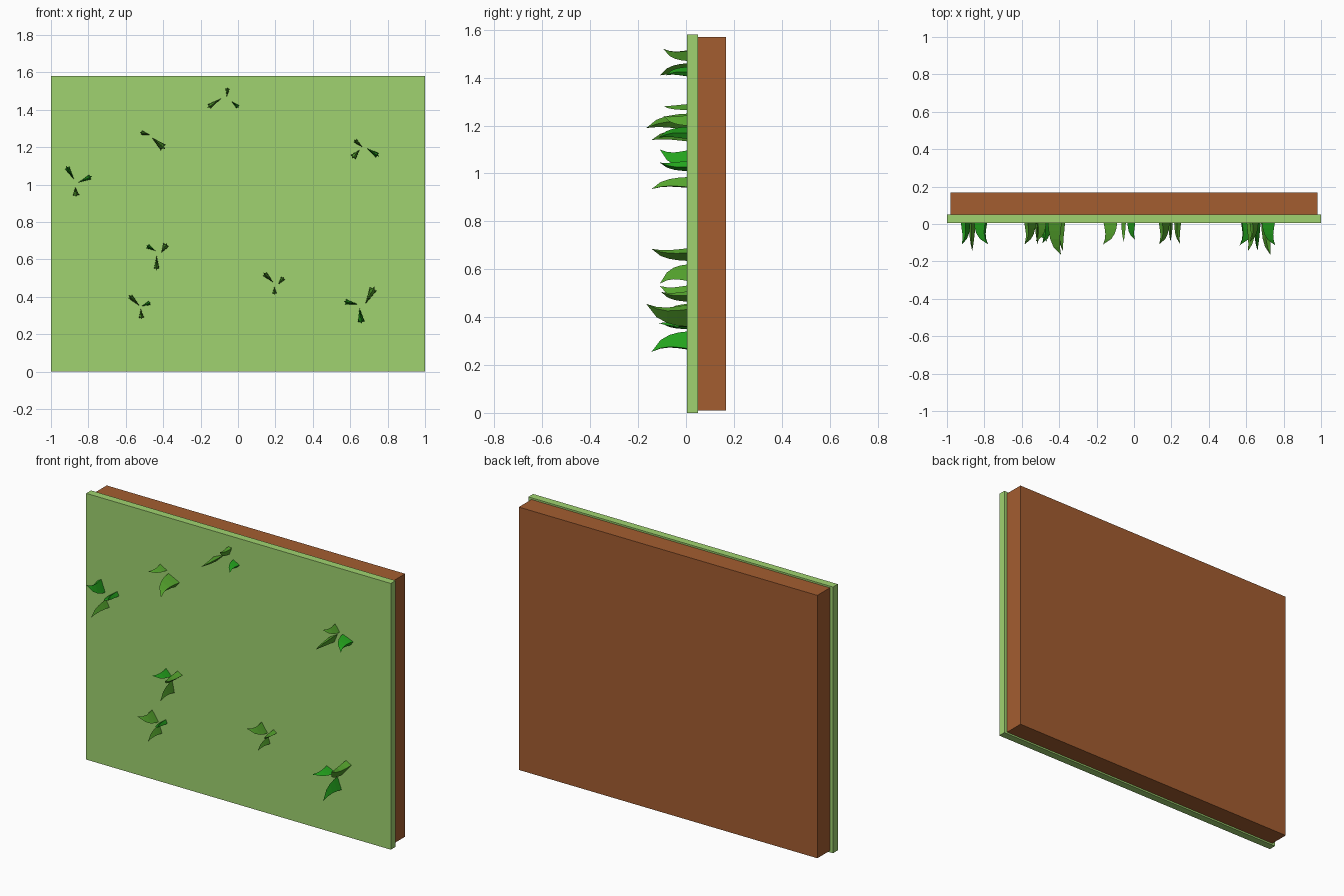
import bpy, bmesh
from mathutils import Vector

if "Cube" in bpy.data.objects:
    bpy.data.objects.remove(bpy.data.objects["Cube"])


def material(name, rgb):
    m = bpy.data.materials.new(name)
    m.diffuse_color = (*rgb, 1)
    m.use_nodes = True
    m.node_tree.nodes["Principled BSDF"].inputs["Base Color"].default_value = m.diffuse_color
    return m


TURF = material("turf", (0.35, 0.65, 0.16))
SOIL = material("soil", (0.37, 0.11, 0.03))
BLADES = [material("olive_blade", (0.09, 0.37, 0.026)),
          material("bright_blade", (0.017, 0.37, 0.012))]


def slab(name, x, y0, y1, z0, z1, mat):
    bpy.ops.mesh.primitive_cube_add(size=1, location=(0, (y0 + y1) / 2, (z0 + z1) / 2))
    ob = bpy.context.object
    ob.name = name
    ob.scale = (2 * x, y1 - y0, z1 - z0)
    ob.data.materials.append(mat)


# Turf sheet and soil backing
slab("turf_sheet", 1.0, 0.005, 0.05, 0, 1.58, TURF)
slab("soil_backing", 0.98, 0.05, 0.168, 0.01, 1.57, SOIL)

# Height fraction, keel position, outer-edge position, width (fractions along blade)
PROFILE = [(0, 0, .86, 1), (.25, .05, .80, .9), (.5, .17, .77, .7),
           (.75, .42, .83, .42)]


def blade(bm, inner, tip, height, bright):
    """Curved three-sided horn leaning from inner towards tip."""
    a = Vector((inner[0], 0.006, inner[1]))
    d = Vector((tip[0] - inner[0], 0, tip[1] - inner[1]))
    side = Vector((-d.z, 0, d.x)).normalized() * height * 0.12
    out = Vector((0, -height, 0))
    rings = []
    for h, keel, edge, w in PROFILE:
        rings.append([bm.verts.new(a + out * h + d * keel),
                      bm.verts.new(a + out * h + d * edge + side * w),
                      bm.verts.new(a + out * h + d * edge - side * w)])
    point = bm.verts.new(a + out + d)
    faces = [bm.faces.new(rings[0])]
    for i in range(3):
        j = (i + 1) % 3
        for lo, hi in zip(rings, rings[1:]):
            faces.append(bm.faces.new((lo[i], lo[j], hi[j], hi[i])))
        faces.append(bm.faces.new((rings[-1][i], rings[-1][j], point)))
    for f in faces:
        f.material_index = bright


# Each blade: inner x, inner z, tip x, tip z, height, bright
TUFTS = [
    [(-.09, 1.46, -.165, 1.41, .115, 0), (-.06, 1.47, -.055, 1.52, .10, 0), (-.035, 1.445, .005, 1.41, .09, 1)],
    [(-.47, 1.265, -.525, 1.28, .10, 0), (-.46, 1.25, -.39, 1.19, .172, 0)],
    [(.665, 1.20, .62, 1.24, .10, 0), (.65, 1.185, .61, 1.14, .15, 0), (.685, 1.195, .755, 1.15, .12, 1)],
    [(-.875, 1.025, -.92, 1.10, .115, 1), (-.855, 1.01, -.78, 1.045, .115, 1), (-.87, .985, -.865, .935, .15, 0)],
    [(-.44, .645, -.49, .675, .11, 1), (-.41, .635, -.38, .685, .15, 0), (-.435, .62, -.435, .54, .115, 0)],
    [(-.525, .35, -.585, .41, .115, 0), (-.515, .35, -.465, .37, .10, 1), (-.52, .335, -.515, .28, .115, 0)],
    [(.19, .475, .135, .53, .115, 0), (.215, .465, .245, .505, .11, 0), (.195, .455, .195, .41, .10, 0)],
    [(.64, .36, .565, .375, .12, 1), (.68, .36, .73, .455, .172, 0), (.65, .34, .66, .255, .15, 1)],
]

# Grass tufts
for n, tuft in enumerate(TUFTS):
    bm = bmesh.new()
    for ix, iz, tx, tz, h, bright in tuft:
        blade(bm, (ix, iz), (tx, tz), h, bright)
    bmesh.ops.recalc_face_normals(bm, faces=bm.faces)
    me = bpy.data.meshes.new(f"grass_tuft_{n + 1}")
    bm.to_mesh(me)
    bm.free()
    for m in BLADES:
        me.materials.append(m)
    bpy.context.collection.objects.link(bpy.data.objects.new(me.name, me))
